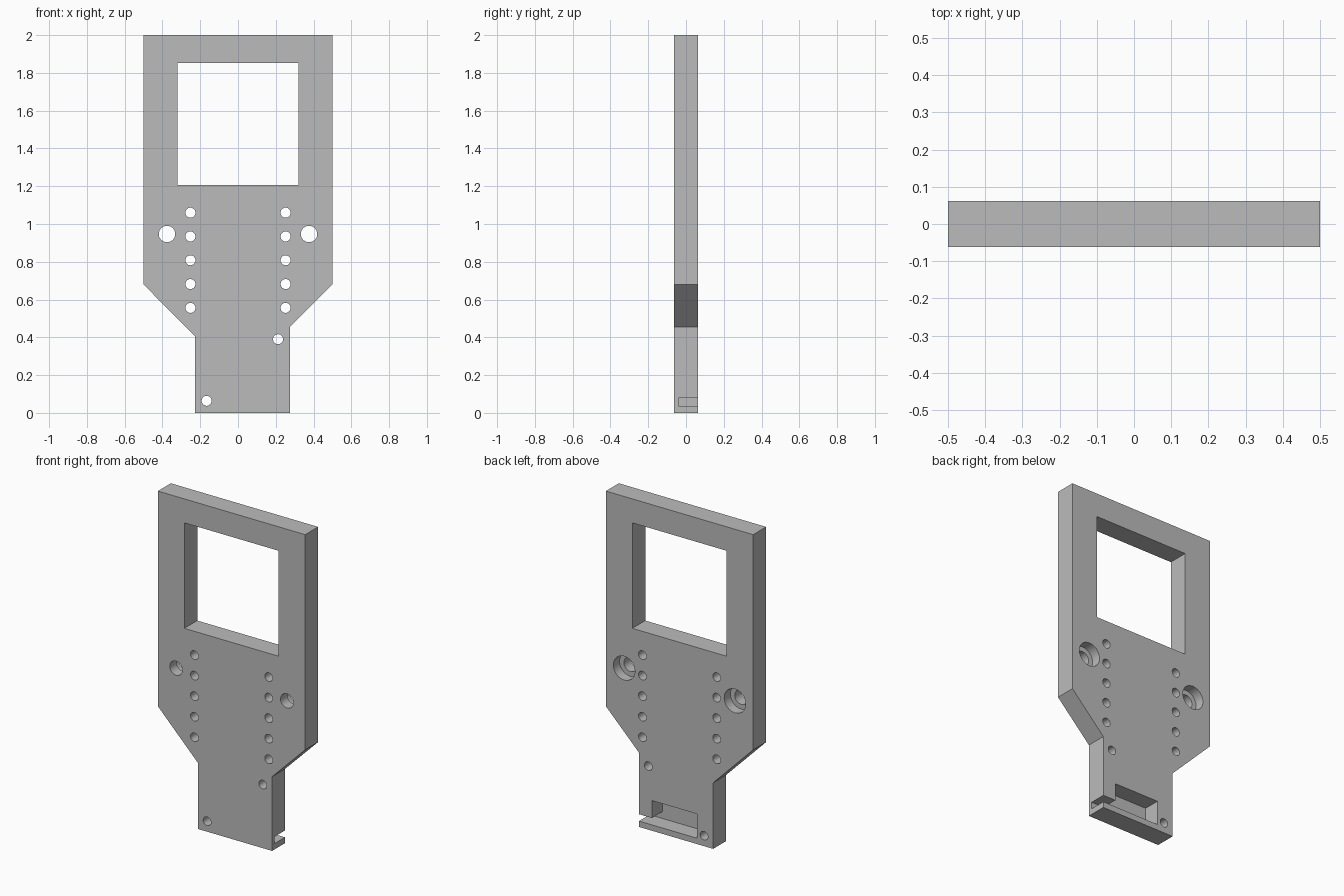
import bpy
import bmesh
from math import radians
from mathutils import Matrix, Vector

cube = bpy.data.objects.get("Cube")
if cube:
    bpy.data.objects.remove(cube, do_unlink=True)

HALF = 0.0625   # half the plate thickness
OUT = 0.1       # cutters reach past the plate to here

grey = bpy.data.materials.new("plain grey")
grey.use_nodes = True
grey.diffuse_color = (0.5, 0.5, 0.5, 1)
grey.node_tree.nodes["Principled BSDF"].inputs["Base Color"].default_value = grey.diffuse_color


def finish(name, bm):
    bmesh.ops.recalc_face_normals(bm, faces=bm.faces)
    mesh = bpy.data.meshes.new(name)
    bm.to_mesh(mesh)
    bm.free()
    mesh.materials.append(grey)
    obj = bpy.data.objects.new(name, mesh)
    bpy.context.collection.objects.link(obj)
    return obj


def prism(name, outline, y0, y1):
    """Extrude an x-z outline from y0 to y1."""
    bm = bmesh.new()
    face = bm.faces.new([bm.verts.new((x, y0, z)) for x, z in outline])
    new = bmesh.ops.extrude_face_region(bm, geom=[face])["geom"]
    verts = [v for v in new if isinstance(v, bmesh.types.BMVert)]
    bmesh.ops.translate(bm, verts=verts, vec=(0, y1 - y0, 0))
    return finish(name, bm)


def rod(name, x, z, radius, y0, y1):
    """Cylinder along y."""
    bm = bmesh.new()
    place = Matrix.Translation(Vector((x, (y0 + y1) / 2, z))) @ Matrix.Rotation(radians(90), 4, "X")
    bmesh.ops.create_cone(bm, cap_ends=True, segments=40, radius1=radius, radius2=radius,
                          depth=y1 - y0, matrix=place)
    return finish(name, bm)


# Plate with a narrow, slightly offset handle
plate = prism("plate", [(-0.228, 0), (0.275, 0), (0.275, 0.455), (0.5, 0.68), (0.5, 2),
                        (-0.5, 2), (-0.5, 0.68), (-0.228, 0.405)], -HALF, HALF)

# Square window
cutters = [prism("window_cutter", [(-0.32, 1.206), (0.32, 1.206), (0.32, 1.853), (-0.32, 1.853)],
                 -OUT, OUT)]

# Pocket in the back with a slot running out of the left edge
cutters.append(prism("pocket_cutter", [(-0.118, 0.036), (0.4, 0.036), (0.4, 0.078),
                                       (0.188, 0.078), (0.188, 0.185), (-0.118, 0.185)],
                     -0.04, OUT))

# Two rows of small holes and the counterbored mounting holes
for side in (-1, 1):
    for i in range(5):
        cutters.append(rod("row_hole_cutter", side * 0.252, 1.06 - i * 0.126, 0.0265, -OUT, OUT))
    cutters.append(rod("mount_hole_cutter", side * 0.376, 0.947, 0.0435, -OUT, OUT))
    cutters.append(rod("counterbore_cutter", side * 0.376, 0.947, 0.073, HALF - 0.06, OUT))

# Handle holes
for x, z in ((0.212, 0.39), (-0.166, 0.064)):
    cutters.append(rod("handle_hole_cutter", x, z, 0.0265, -OUT, OUT))

# Cut the plate
for cutter in cutters:
    cutter.hide_render = True
    mod = plate.modifiers.new(cutter.name, "BOOLEAN")
    mod.operation = "DIFFERENCE"
    mod.solver = "EXACT"
    mod.object = cutter
bpy.context.view_layer.update()
evaluated = plate.evaluated_get(bpy.context.evaluated_depsgraph_get())
cut_mesh = bpy.data.meshes.new_from_object(evaluated)
plate.modifiers.clear()
plate.data = cut_mesh
for cutter in cutters:
    bpy.data.objects.remove(cutter, do_unlink=True)

# Round hole walls, crisp edges
bpy.ops.object.select_all(action="DESELECT")
plate.select_set(True)
bpy.context.view_layer.objects.active = plate
bpy.ops.object.shade_smooth_by_angle(angle=radians(30))
